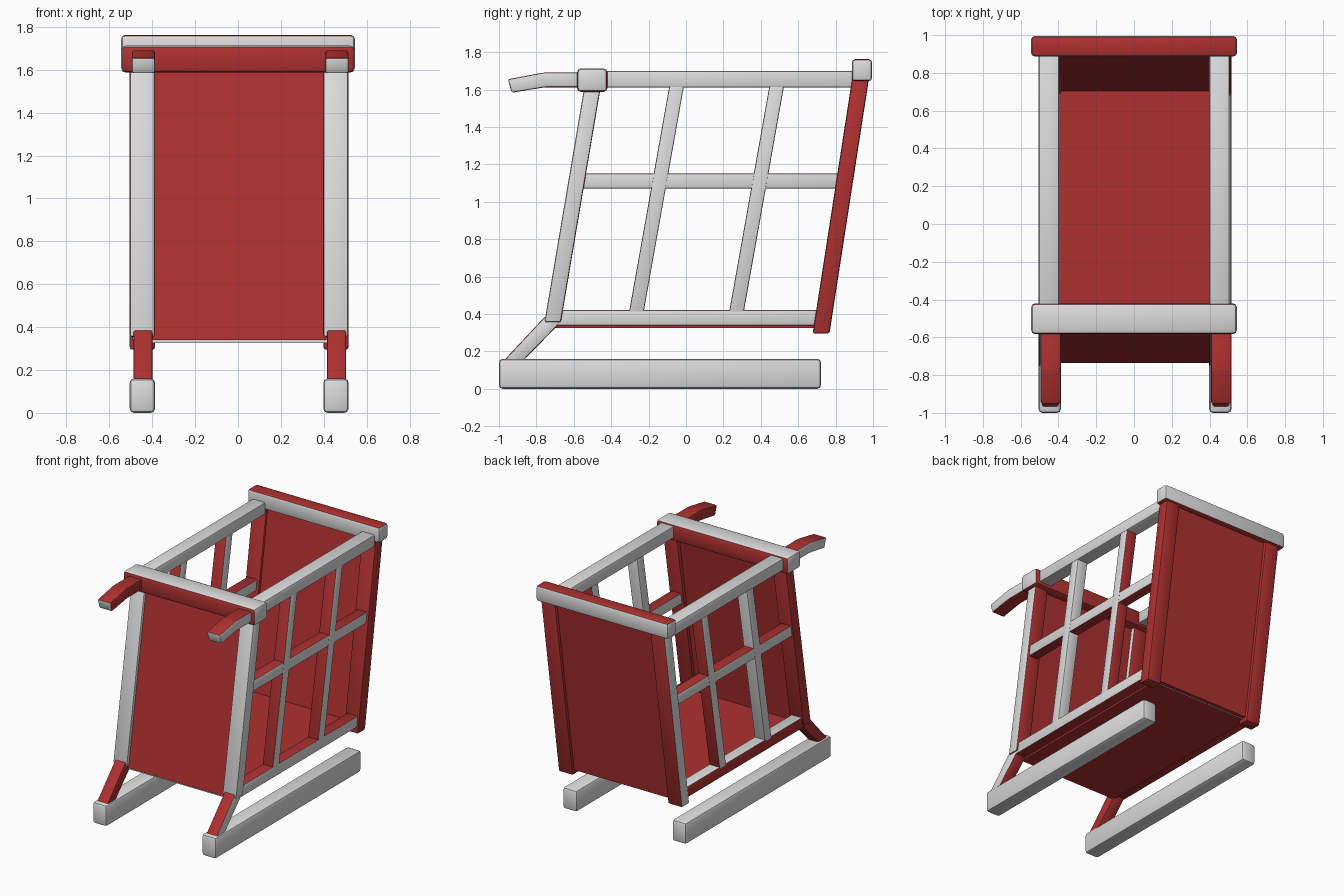
import bpy, bmesh

if "Cube" in bpy.data.objects:
    bpy.data.objects.remove(bpy.data.objects["Cube"])


def material(name, rgb):
    m = bpy.data.materials.new(name)
    m.diffuse_color = (*rgb, 1)
    m.use_nodes = True
    m.node_tree.nodes["Principled BSDF"].inputs["Base Color"].default_value = m.diffuse_color
    return m


MATS = [material("pale grey paint", (0.72, 0.72, 0.72)),
        material("red paint", (0.43, 0.03, 0.03))]
GREY, RED = 0, 1


def direction(n):
    """Name the main axis a face looks along, such as +x or -z."""
    i = max(range(3), key=lambda k: abs(n[k]))
    return ("+" if n[i] > 0 else "-") + "xyz"[i]


def prism(name, profile, x0, x1, base=GREY, paint=None, bevel=0.012, segments=2):
    """Extrude a (y, z) profile along x, paint faces by direction, round edges."""
    paint = paint or {}
    bm = bmesh.new()
    a = [bm.verts.new((x0, y, z)) for y, z in profile]
    b = [bm.verts.new((x1, y, z)) for y, z in profile]
    n = len(profile)
    bm.faces.new(a)
    bm.faces.new(b[::-1])
    for i in range(n):
        j = (i + 1) % n
        bm.faces.new((a[i], b[i], b[j], a[j]))
    bmesh.ops.recalc_face_normals(bm, faces=bm.faces)
    bm.normal_update()
    for f in bm.faces:
        f.material_index = paint.get(direction(f.normal), base)
    if bevel:
        bmesh.ops.bevel(bm, geom=bm.edges[:], offset=bevel, segments=segments,
                        profile=0.5, affect='EDGES', material=-1)
    me = bpy.data.meshes.new(name)
    bm.to_mesh(me)
    bm.free()
    for m in MATS:
        me.materials.append(m)
    ob = bpy.data.objects.new(name, me)
    bpy.context.collection.objects.link(ob)
    bpy.context.view_layer.objects.active = ob
    ob.select_set(True)
    bpy.ops.object.shade_smooth_by_angle(angle=0.6)
    ob.select_set(False)
    return ob


def rect(y0, y1, z0, z1):
    return [(y0, z0), (y1, z0), (y1, z1), (y0, z1)]


def slant(y0, z0, y1, z1, w):
    """Leaning bar with level ends; y0 and y1 are centre positions."""
    h = w / 2
    return [(y0 - h, z0), (y0 + h, z0), (y1 + h, z1), (y1 - h, z1)]


# Basket panels
prism("front_panel", slant(-0.715, 0.34, -0.505, 1.62, 0.04), -0.42, 0.42, RED, bevel=0)
prism("back_panel", slant(0.725, 0.33, 0.93, 1.66, 0.05), -0.42, 0.42, RED, bevel=0)
prism("floor_panel", rect(-0.72, 0.72, 0.325, 0.365), -0.42, 0.42, RED,
      {"+y": GREY, "-y": GREY}, bevel=0)

# Cross bars at the top
prism("front_top_bar", rect(-0.583, -0.42, 1.587, 1.713), -0.545, 0.545, GREY,
      {"-y": RED, "+y": RED, "-z": RED}, bevel=0.022)
prism("back_top_bar", rect(0.887, 0.995, 1.645, 1.762), -0.545, 0.545, GREY,
      {"+z": RED, "-z": RED}, bevel=0.018)

for side, x0, x1 in (("left", -0.505, -0.387), ("right", 0.398, 0.516)):
    right = side == "right"
    outer = "+x" if right else "-x"

    # Runner
    prism(side + "_runner", rect(-1.0, 0.722, 0, 0.16), x0, x1, bevel=0.02)

    # Slanted strut from runner to basket
    prism(side + "_strut", [(-0.975, 0.15), (-0.87, 0.15), (-0.67, 0.355),
                            (-0.70, 0.40), (-0.755, 0.385)],
          x0 + 0.017, x1 - 0.012, RED, {"+x": GREY} if right else {}, bevel=0.01)

    # Corner posts
    prism(side + "_front_post", slant(-0.713, 0.355, -0.497, 1.63, 0.088), x0, x1 - 0.002,
          GREY, {"+y": RED, "-z": RED, "-x": RED})
    prism(side + "_back_post", slant(0.722, 0.295, 0.935, 1.67, 0.09), x0, x1,
          RED, {"-x": GREY} if not right else {})

    # Top rail
    prism(side + "_top_rail", rect(-0.44, 0.90, 1.61, 1.70), x0, x1 - 0.01)

    # Side lattice: two level slats and two leaning slats
    l0, l1 = (x0 + 0.01, x1 - 0.02) if not right else (x0 + 0.015, x1 - 0.015)
    low = {"+z": RED, "-z": RED} if right else {"-x": RED, "-z": RED}
    prism(side + "_bottom_rail", rect(-0.70, 0.71, 0.338, 0.42), l0, l1, GREY, low, bevel=0.008)
    prism(side + "_middle_slat", rect(-0.58, 0.83, 1.07, 1.152), l0 + 0.003, l1 - 0.003,
          GREY, {"+z": RED, "-z": RED}, bevel=0.008)
    for k, y in enumerate((-0.267, 0.268)):
        ends = {"-y": RED} if k == 0 else {"-y": RED, "+y": RED}
        prism(f"{side}_leaning_slat_{k + 1}", slant(y, 0.40, y + 0.219, 1.63, 0.078),
              l0, l1, GREY, ends, bevel=0.008)

    # Bent push handle
    prism(side + "_handle", [(-0.55, 1.612), (-0.755, 1.612), (-0.932, 1.583),
                             (-0.953, 1.655), (-0.765, 1.69), (-0.55, 1.69)],
          x0 + 0.01, x1, RED, {outer: GREY, "-y": GREY}, bevel=0.01)
